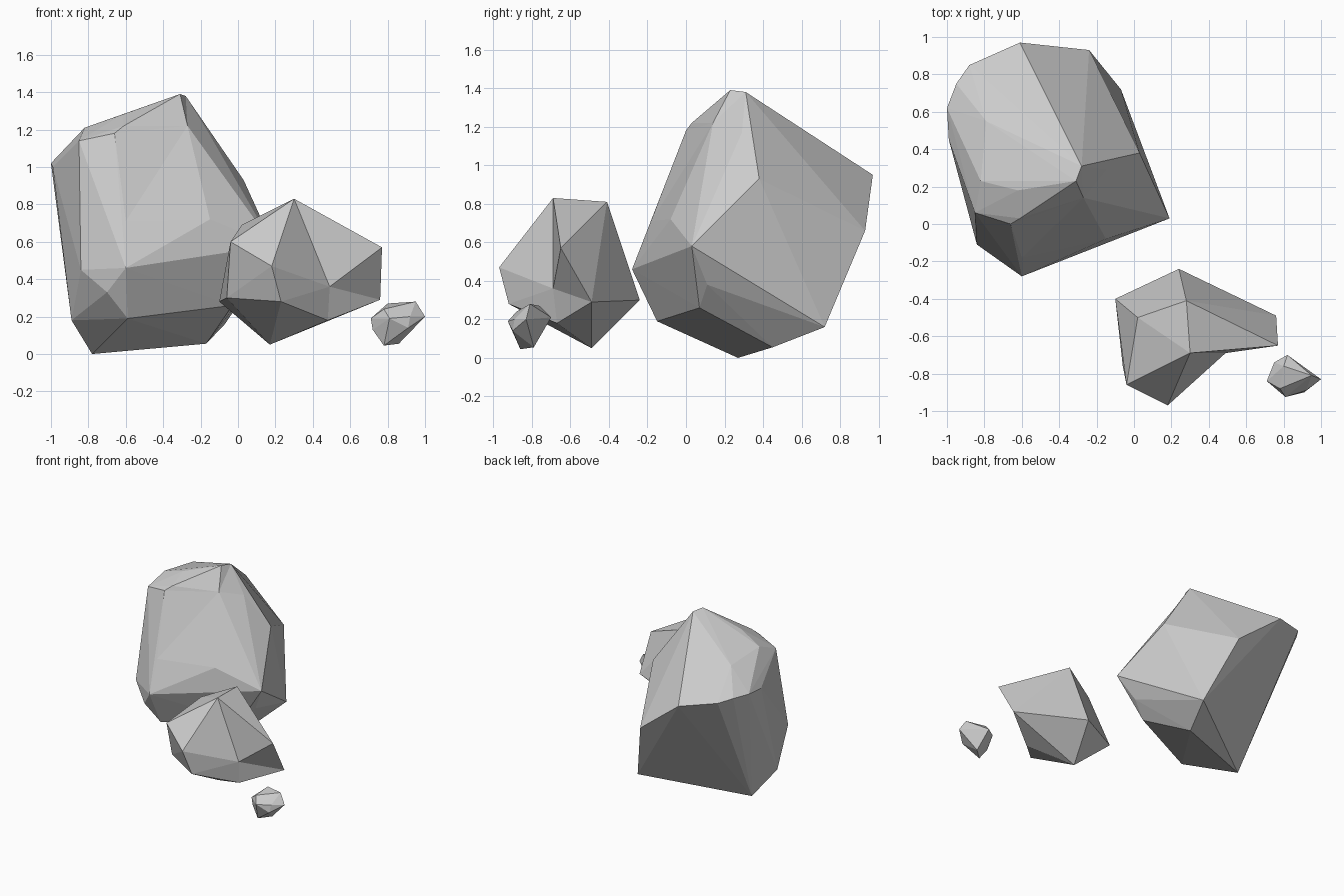
import bpy, bmesh
from mathutils import Vector


def rock(name, points, dents=None):
    """Hull of a few corner points; dents push chosen corners inward afterwards."""
    bm = bmesh.new()
    verts = [bm.verts.new(p) for p in points]
    moves = [(verts[i], Vector(d)) for i, d in (dents or {}).items()]
    bmesh.ops.convex_hull(bm, input=verts)
    for v, d in moves:
        if v.is_valid and v.link_faces:
            v.co += d
    loose = [v for v in bm.verts if not v.link_faces]
    bmesh.ops.delete(bm, geom=loose, context='VERTS')
    bmesh.ops.recalc_face_normals(bm, faces=bm.faces)
    mesh = bpy.data.meshes.new(name)
    bm.to_mesh(mesh)
    bm.free()
    obj = bpy.data.objects.new(name, mesh)
    bpy.context.collection.objects.link(obj)
    return obj


# Large boulder with a small crest on top
rock("large_boulder", [
    (-.27, .14, 1.32), (-.15, .29, 1.22),                        # corners below the crest
    (-.78, .27, 0), (-.17, .45, .055), (-.07, .72, .16),         # underside
    (-.89, .10, .18), (-.59, -.15, .19), (-.03, .07, .26),       # lower bevel
    (-.70, -.20, .33), (.08, .11, .38),
    (-.84, -.11, .45), (-.60, -.28, .46), (0, -.01, .52),        # belly
    (.19, .03, .58), (-.15, -.08, .72), (-.60, -.18, .71),
    (-.24, .93, .66), (-.61, .97, .95), (.03, .38, .93),         # back and right
    (-.88, .85, 1.0), (-.95, .75, 1.02), (-1, .62, 1.02), (-.99, .45, 1.0),
    (-.85, .06, 1.14), (-.66, 0, 1.18), (-.61, .03, 1.22),       # top rim
    (-.82, .23, 1.21), (-.62, .18, 1.28), (-.79, .55, 1.17),
    (-.34, .47, 1.21), (-.31, .23, 1.39), (-.28, .31, 1.38),     # crest
], {0: (0, 0, -.10), 1: (0, 0, -.05)})

# Medium rock
rock("medium_rock", [
    (.49, -.95, .36),                                            # dented front corner
    (.30, -.69, .83), (.28, -.41, .81), (.02, -.50, .69),        # top
    (-.04, -.86, .60), (.18, -.97, .47), (.77, -.65, .57),       # shoulders
    (.76, -.49, .29), (.24, -.24, .30), (-.10, -.40, .28),       # waist
    (-.06, -.76, .30), (.23, -.92, .28), (.48, -.67, .18),
    (.17, -.49, .05),                                            # foot
], {0: (0, .26, 0)})

# Small pebble
rock("small_pebble", [
    (.80, -.76, .27), (.95, -.81, .28), (.78, -.88, .24),
    (.71, -.84, .19), (.75, -.74, .20), (.82, -.70, .21), (1.0, -.83, .20),
    (.92, -.89, .20), (.81, -.925, .19), (.72, -.84, .13), (.91, -.90, .14),
    (.86, -.79, .055), (.78, -.86, .045),
])
